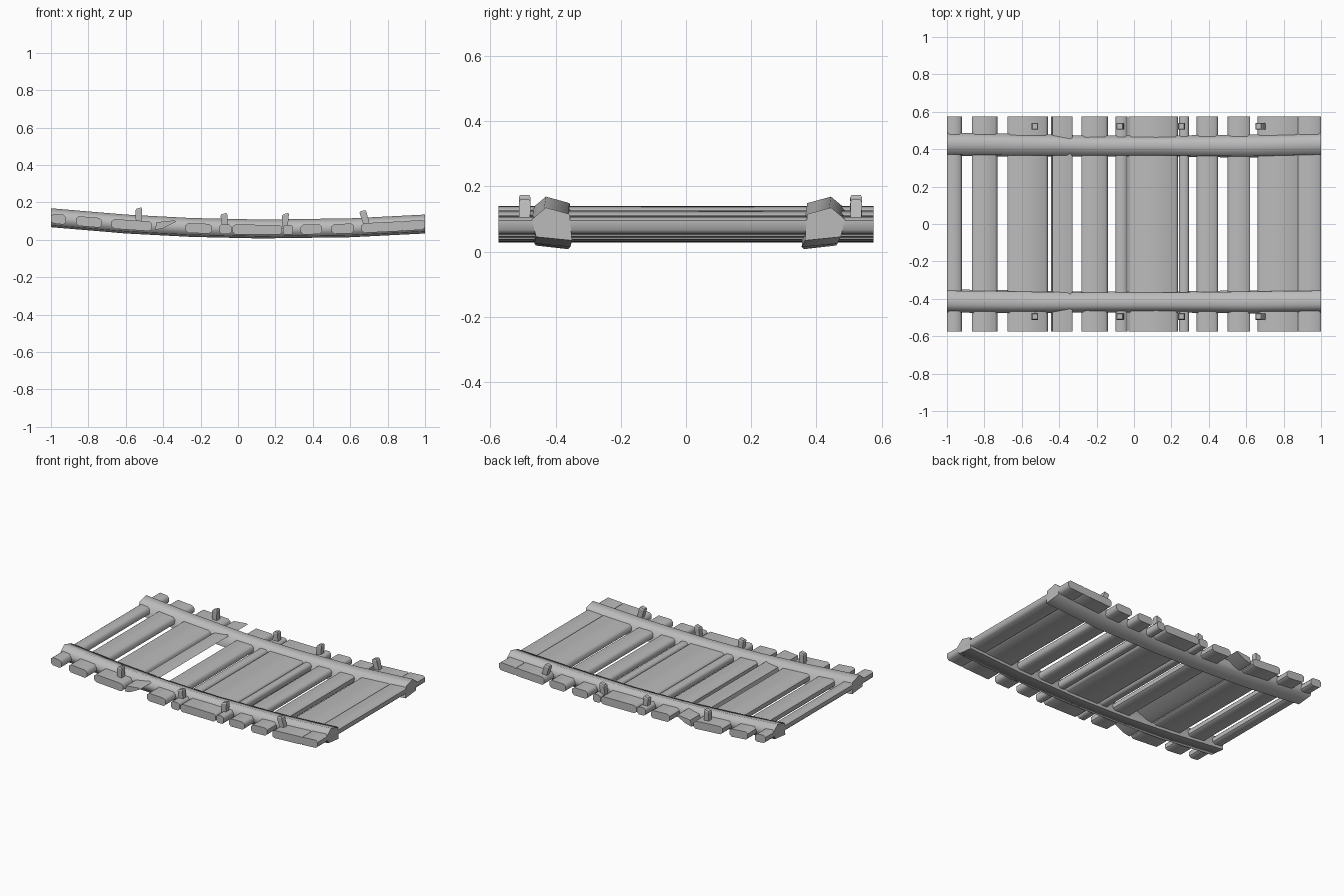
import bpy, bmesh, math
from mathutils import Vector, Matrix

if "Cube" in bpy.data.objects:
    bpy.data.objects.remove(bpy.data.objects["Cube"])

mat = bpy.data.materials.new("worn grey wood")
mat.diffuse_color = (0.5, 0.5, 0.5, 1)
mat.use_nodes = True
mat.node_tree.nodes["Principled BSDF"].inputs["Base Color"].default_value = mat.diffuse_color


def sag(x):
    return 0.054 + 0.042 * (x - 0.2) ** 2


def slope(x):
    return 0.084 * (x - 0.2)


def loft(name, rings, smooth=None):
    """Skin a list of equal-sized point rings and cap both ends."""
    bm = bmesh.new()
    vs = [[bm.verts.new(p) for p in r] for r in rings]
    n = len(vs[0])
    for a, b in zip(vs, vs[1:]):
        for i in range(n):
            j = (i + 1) % n
            bm.faces.new((a[i], a[j], b[j], b[i]))
    bm.faces.new(vs[0])
    bm.faces.new(vs[-1])
    bmesh.ops.recalc_face_normals(bm, faces=bm.faces)
    me = bpy.data.meshes.new(name)
    bm.to_mesh(me)
    bm.free()
    me.materials.append(mat)
    ob = bpy.data.objects.new(name, me)
    bpy.context.collection.objects.link(ob)
    if smooth:
        bpy.ops.object.select_all(action='DESELECT')
        ob.select_set(True)
        bpy.context.view_layer.objects.active = ob
        bpy.ops.object.shade_smooth_by_angle(angle=math.radians(smooth))
    return ob


# Side beams: five-sided logs that follow the sag (offset from y = 0.42)
section = [(-0.065, -0.047), (0.045, -0.036), (0.058, 0.018), (0.015, 0.054), (-0.058, 0.034)]
stations = [-1, -0.6, -0.25, 0.12, 0.6, 1]
for name, side, shift in (("back_beam", 1, (0.01, 0.005, 0, 0, 0, 0.01)),
                          ("front_beam", -1, (-0.005, 0, 0, 0, 0, -0.005))):
    rings = []
    for x, s in zip(stations, shift):
        k = 0.9 if abs(x) < 0.5 else 1.0
        rings.append([(x, side * (0.42 + s + dy * k), sag(x) + dz) for dy, dz in section])
    loft(name, rings, 80)

# Cross planks: chamfered boards threaded through the beams (left edge, right edge)
planks = [(-1, -0.92), (-0.865, -0.73), (-0.675, -0.46), (-0.28, -0.14), (-0.10, -0.035),
          (-0.03, 0.235), (0.24, 0.295), (0.335, 0.45), (0.5, 0.62), (0.66, 0.885), (0.87, 1)]
for i, (x0, x1) in enumerate(planks):
    c, w = (x0 + x1) / 2, (x1 - x0) / 2
    t, ch = 0.026, min(0.014, w * 0.4)
    prof = [(-w, -t + 0.012), (-w + ch, -t), (w - ch, -t), (w, -t + 0.012),
            (w, t - 0.012), (w - ch, t), (-w + ch, t), (-w, t - 0.012)]
    ring = [(c + dx, sag(c) + dz + slope(c) * dx) for dx, dz in prof]
    loft(f"plank_{i + 1}", [[(x, y, z) for x, z in ring] for y in (-0.575, 0.575)], 50)

# Split plank with a wedge section
wedge = [(-0.445, 0.052), (-0.40, 0.062), (-0.33, 0.098), (-0.34, 0.104), (-0.435, 0.094)]
loft("split_plank", [[(x, y, z) for x, z in wedge] for y in (-0.575, 0.575)], 50)

# Pegs standing on the plank ends (x, lean, height)
for x, lean, top in ((-0.53, 0.0, 0.17), (-0.07, -0.08, 0.14), (0.25, 0.06, 0.14), (0.69, -0.3, 0.155)):
    for name, y in (("front_peg", -0.495), ("back_peg", 0.522)):
        base = sag(x) + 0.01
        rings = []
        for z, r in ((base, 0.016), (top - 0.008, 0.018), (top, 0.014)):
            cx = x + lean * (z - base)
            rings.append([(cx + a * r, y + b * r, z + a * 0.004)
                          for a, b in ((-1, -1), (1, -1), (1, 1), (-1, 1))])
        loft(name, rings)
